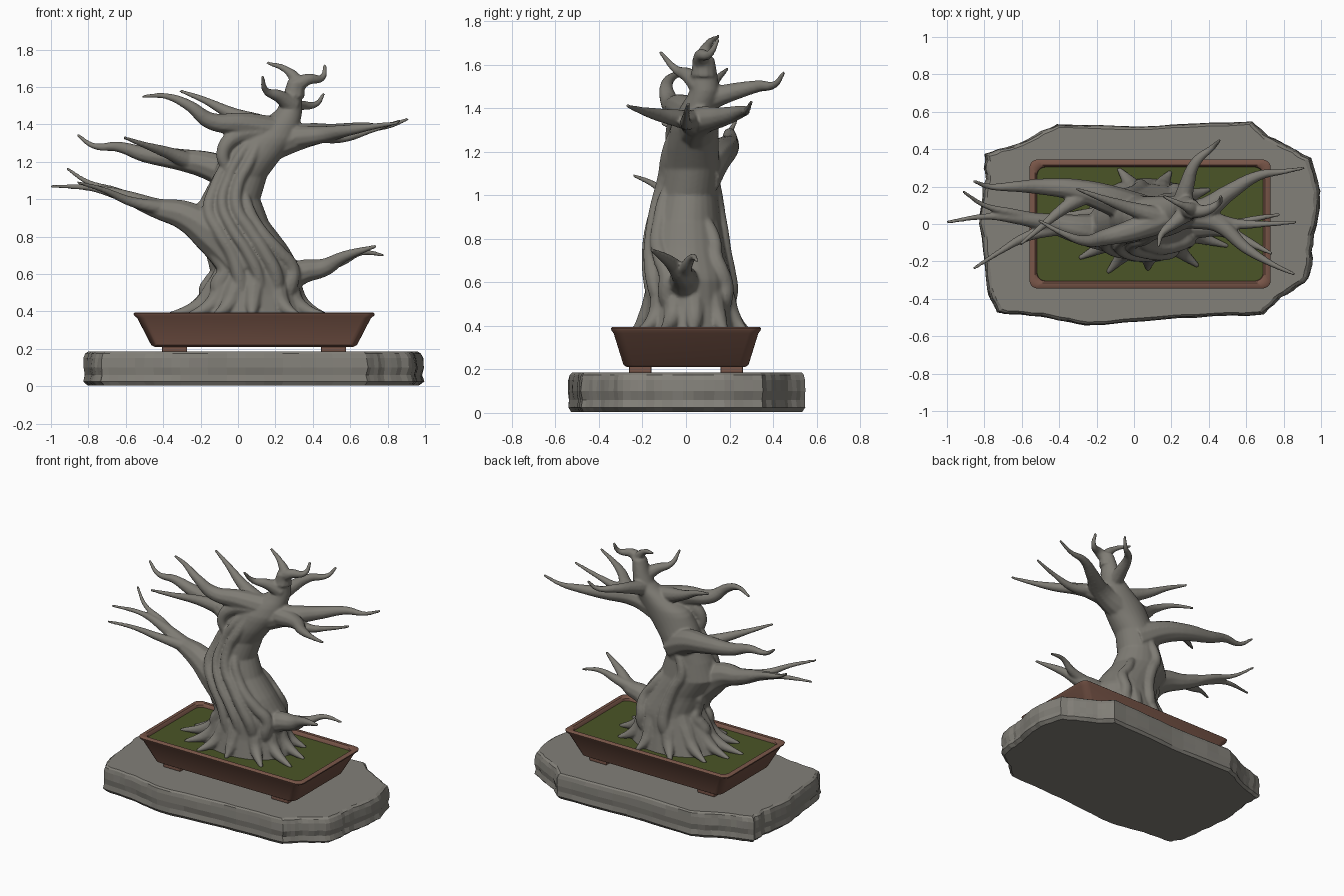
import bpy, bmesh, math, random
from mathutils import Vector

random.seed(4)
cube = bpy.data.objects.get("Cube")
if cube:
    bpy.data.objects.remove(cube)


def material(name, r, g, b):
    mat = bpy.data.materials.new(name)
    mat.use_nodes = True
    mat.diffuse_color = (r, g, b, 1)
    mat.node_tree.nodes["Principled BSDF"].inputs["Base Color"].default_value = (r, g, b, 1)
    return mat


BARK = material("grey bark", .21, .2, .175)
STONE = material("grey stone", .225, .215, .19)
CLAY = material("brown clay", .19, .092, .065)
MOSS = material("green moss", .07, .09, .02)


def make_object(name, bm, mat):
    bmesh.ops.recalc_face_normals(bm, faces=bm.faces)
    mesh = bpy.data.meshes.new(name)
    bm.to_mesh(mesh)
    bm.free()
    mesh.materials.append(mat)
    obj = bpy.data.objects.new(name, mesh)
    bpy.context.collection.objects.link(obj)
    return obj


def loft(bm, rings):
    """Skin a list of closed rings and cap both ends."""
    loops = [[bm.verts.new(p) for p in ring] for ring in rings]
    for low, high in zip(loops, loops[1:]):
        for i in range(len(low)):
            j = (i + 1) % len(low)
            bm.faces.new((low[i], low[j], high[j], high[i]))
    bm.faces.new(loops[0][::-1])
    bm.faces.new(loops[-1])


def smooth(obj, angle):
    bpy.ops.object.select_all(action='DESELECT')
    obj.select_set(True)
    bpy.context.view_layer.objects.active = obj
    bpy.ops.object.shade_smooth_by_angle(angle=math.radians(angle))


# Stone slab: a rough outline, chipped in layers
OUTLINE = [Vector(p) for p in (
    (-.41, .53), (.1, .52), (.63, .545), (.74, .45), (.94, .35), (.99, .13), (.95, -.11),
    (.93, -.29), (.78, -.39), (.69, -.48), (.24, -.5), (-.26, -.54), (-.5, -.49),
    (-.73, -.47), (-.78, -.35), (-.82, 0), (-.79, .24), (-.79, .37), (-.61, .43))]
STEPS = 5
edge = []
for a, b in zip(OUTLINE, OUTLINE[1:] + OUTLINE[:1]):
    edge += [a.lerp(b, i / STEPS) * random.uniform(1, 1.015) for i in range(STEPS)]
layers = []
for z, inset in ((.005, .975), (.025, 1), (.06, .99), (.1, 1), (.15, .995), (.175, .985), (.185, .968)):
    layers.append([(p.x * inset * s, p.y * inset * s, z)
                   for p in edge for s in [random.uniform(.996, 1.004)]])
bm = bmesh.new()
loft(bm, layers)
make_object("stone_slab", bm, STONE)


# Pot, moss and feet
POT_X = .086


def rounded_rectangle(hx, hy, z, corner=.045, steps=5):
    ring = []
    for quarter, (sx, sy) in enumerate(((1, 1), (-1, 1), (-1, -1), (1, -1))):
        for i in range(steps + 1):
            a = (quarter + i / steps) * math.pi / 2
            ring.append((POT_X + sx * (hx - corner) + corner * math.cos(a),
                         sy * (hy - corner) + corner * math.sin(a), z))
    return ring


# Corners on odd quarters run backwards, so sort each ring by true direction
def pot_ring(hx, hy, z):
    ring = rounded_rectangle(hx, hy, z)
    return sorted(ring, key=lambda p: math.atan2(p[1] / hy, (p[0] - POT_X) / hx))


bm = bmesh.new()
loft(bm, [pot_ring(*r) for r in (
    (.53, .27, .21), (.55, .287, .22), (.625, .332, .365), (.642, .342, .378),
    (.645, .345, .388), (.638, .338, .394), (.615, .315, .394), (.606, .306, .385),
    (.6, .3, .34))])
smooth(make_object("pot", bm, CLAY), 40)

bm = bmesh.new()
loft(bm, [pot_ring(.604, .304, z) for z in (.345, .37)])
make_object("moss", bm, MOSS)

for side, sx in (("left", 1), ("right", -1)):
    for end, sy in (("front", -1), ("back", 1)):
        bm = bmesh.new()
        bmesh.ops.create_cube(bm, size=1)
        for v in bm.verts:
            v.co = (POT_X + sx * .425 + v.co.x * .135, sy * .21 + v.co.y * .105, .2 + v.co.z * .036)
        foot = make_object(f"foot_{end}_{side}", bm, CLAY)
        bevel = foot.modifiers.new("soft edges", 'BEVEL')
        bevel.width = .008
        bevel.segments = 2

# Trunk stations: height, centre x, centre y, half width, half depth
TRUNK = ((.34, .06, .02, .33, .23), (.5, .075, .02, .265, .2), (.62, .11, .02, .23, .19),
         (.75, .05, 0, .215, .18), (.88, -.04, 0, .205, .16), (1, -.04, .01, .16, .135),
         (1.12, .01, .03, .145, .125), (1.22, .065, .03, .165, .12), (1.32, .13, .04, .18, .11),
         (1.4, .21, .06, .12, .09), (1.47, .275, .085, .07, .07), (1.55, .29, .085, .05, .06),
         (1.63, .31, .08, .045, .05))


def trunk_point(z, angle, scale=1):
    for low, high in zip(TRUNK, TRUNK[1:]):
        if z <= high[0]:
            break
    t = (z - low[0]) / (high[0] - low[0])
    cx, cy, rx, ry = (a + (b - a) * t for a, b in zip(low[1:], high[1:]))
    return Vector((cx + rx * scale * math.cos(angle), cy + ry * scale * math.sin(angle), z))


# All limbs are tapered tubes gathered in one curve
tubes = bpy.data.curves.new("limb_paths", 'CURVE')
tubes.dimensions = '3D'
tubes.bevel_depth = 1
tubes.bevel_resolution = 3
tubes.resolution_u = 8
tubes.use_fill_caps = True


def limb(base, tip, *path, power=1.4):
    """Tube along the path, thinning from the base to the tip radius."""
    spline = tubes.splines.new('BEZIER')
    spline.bezier_points.add(len(path) - 1)
    for i, (point, co) in enumerate(zip(spline.bezier_points, path)):
        point.co = co
        point.radius = tip + (base - tip) * (1 - i / (len(path) - 1)) ** power
        point.handle_left_type = point.handle_right_type = 'AUTO'


TIP = .009

# Twisted bark strands; each sinks into the trunk at both ends
for degrees, top, size, twist in ((-135, 1.0, .05, .6), (-105, 1.3, .042, .75), (-80, 1.36, .036, .75),
                                  (-55, 1.32, .042, .7), (-28, 1.05, .045, .6), (60, .9, .045, .3),
                                  (110, 1.1, .045, .3), (175, .8, .045, .2)):
    path = []
    for i in range(8):
        t = i / 7
        depth = .97 - .25 * abs(2 * t - 1) ** 6
        angle = math.radians(degrees) - t * twist + .06 * math.sin(i * 2 + degrees)
        path.append(trunk_point(.46 + (top - .46) * t, angle, depth))
    limb(size, size * .65, *path, power=1)

# Flaring roots: direction in degrees and reach
for degrees, reach in ((-168, 1.05), (-140, 1), (-116, 1), (-88, .85), (-52, 1), (-24, 1.05),
                       (5, .95), (38, .95), (72, .95), (108, 1), (142, .95), (172, .95)):
    angle = math.radians(degrees)
    toe = Vector((.06 + .46 * reach * math.cos(angle), .01 + .3 * reach * math.sin(angle), .365))
    limb(.075, .012, trunk_point(.64, angle, .6), trunk_point(.52, angle, .8),
         trunk_point(.43, angle, .97), toe, power=.7)

# Low left-hand shoot
limb(.085, TIP, (.2, 0, .53), (.34, -.01, .61), (.46, -.02, .635), (.56, -.07, .69), (.74, -.16, .75), power=.9)
limb(.045, TIP, (.4, -.01, .63), (.55, 0, .67), (.66, .03, .715), (.78, .05, .7))

# Lower right-hand bough with three forks
limb(.15, TIP, (.05, -.03, .65), (-.13, -.04, .81), (-.28, -.03, .91), (-.43, 0, .95),
     (-.62, .03, 1.02), (-.79, .04, 1.06), (-1, .01, 1.07), power=1.6)
limb(.035, TIP, (-.5, .02, .97), (-.65, .06, 1.04), (-.8, .1, 1.09), (-.915, .175, 1.165))
limb(.04, TIP, (-.4, -.02, .95), (-.58, -.07, .99), (-.72, -.15, 1.05), (-.86, -.24, 1.09))

# Middle right-hand bough
limb(.1, TIP, (.04, .06, 1.08), (-.13, .13, 1.17), (-.3, .18, 1.21), (-.5, .2, 1.24),
     (-.64, .2, 1.28), (-.77, .2, 1.285), (-.86, .23, 1.345))
limb(.05, TIP, (-.25, .16, 1.2), (-.38, .08, 1.25), (-.5, -.02, 1.29), (-.61, -.11, 1.33))

# Upper right-hand bough
limb(.085, TIP, (.2, .05, 1.36), (.03, -.02, 1.4), (-.15, -.07, 1.42), (-.26, -.09, 1.5),
     (-.38, -.05, 1.55), (-.51, .02, 1.55))
limb(.055, TIP, (.12, .04, 1.4), (-.04, .09, 1.46), (-.18, .14, 1.53), (-.31, .19, 1.58))
limb(.06, .03, (.12, 0, 1.36), (-.02, -.04, 1.33), (-.08, -.06, 1.25), (-.05, -.05, 1.14))

# Upper left-hand bough with three forks
limb(.095, TIP, (.14, .04, 1.28), (.36, .07, 1.34), (.51, .17, 1.36), (.67, .26, 1.385),
     (.8, .28, 1.39), (.91, .3, 1.43), power=1.7)
limb(.065, TIP, (.3, .04, 1.33), (.45, 0, 1.345), (.6, -.13, 1.37), (.73, -.21, 1.39), (.86, -.27, 1.41))
limb(.045, TIP, (.42, .02, 1.345), (.55, 0, 1.33), (.7, 0, 1.365), (.87, .01, 1.42))

# Back bough
limb(.06, TIP, (.25, .07, 1.43), (.28, .2, 1.47), (.33, .33, 1.5), (.42, .41, 1.51), (.46, .45, 1.565))

# Crown tips
limb(.06, TIP, (.3, .08, 1.55), (.31, .08, 1.63), (.26, .1, 1.69), (.155, .15, 1.73))
limb(.05, TIP, (.3, .08, 1.6), (.37, .07, 1.64), (.45, .11, 1.65), (.465, .15, 1.72))
limb(.055, TIP, (.29, .07, 1.5), (.22, .01, 1.55), (.15, -.05, 1.58), (.13, -.12, 1.66))

# Fuse the trunk and limbs into one smooth tree
paths = bpy.data.objects.new("limb_paths", tubes)
bpy.context.collection.objects.link(paths)
depsgraph = bpy.context.evaluated_depsgraph_get()
limbs = bpy.data.meshes.new_from_object(paths.evaluated_get(depsgraph))
bpy.data.objects.remove(paths)

bm = bmesh.new()
bm.from_mesh(limbs)
bpy.data.meshes.remove(limbs)
loft(bm, [[trunk_point(z / 100, math.tau * i / 28) for i in range(28)] for z in range(34, 164, 3)])
tree = make_object("tree", bm, BARK)
remesh = tree.modifiers.new("fuse", 'REMESH')
remesh.mode = 'VOXEL'
remesh.voxel_size = .008
remesh.use_smooth_shade = True
soften = tree.modifiers.new("soften", 'SMOOTH')
soften.factor = .5
soften.iterations = 4
